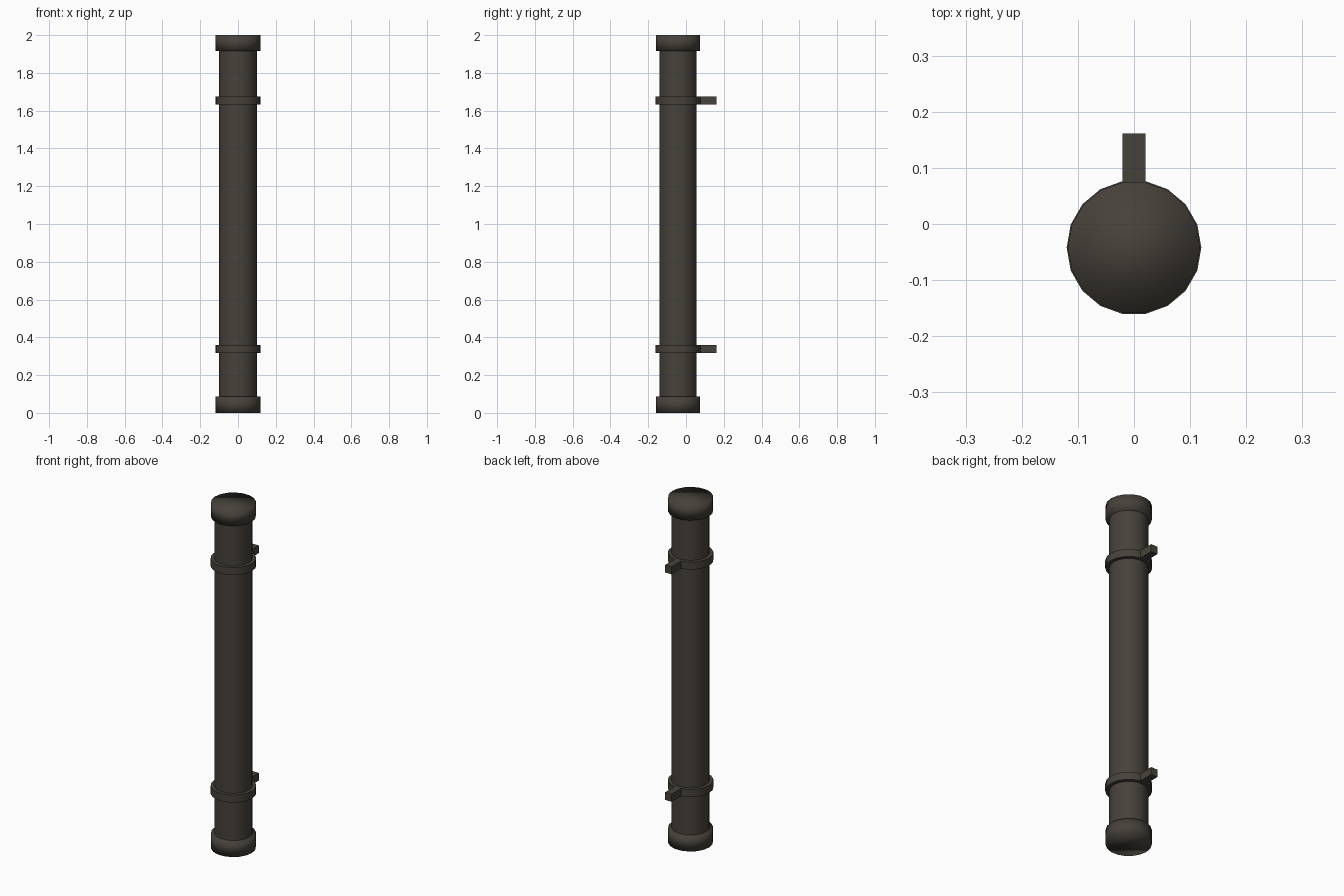
import bpy, bmesh, math

if "Cube" in bpy.data.objects:
    bpy.data.objects.remove(bpy.data.objects["Cube"])

SIDES = 18
CY = -0.042  # y of the pipe axis

metal = bpy.data.materials.new("dark_brown_metal")
metal.diffuse_color = (0.062, 0.053, 0.042, 1)
metal.use_nodes = True
metal.node_tree.nodes["Principled BSDF"].inputs["Base Color"].default_value = metal.diffuse_color


def finish(name, bm):
    bmesh.ops.recalc_face_normals(bm, faces=bm.faces[:])
    me = bpy.data.meshes.new(name)
    bm.to_mesh(me)
    bm.free()
    me.materials.append(metal)
    ob = bpy.data.objects.new(name, me)
    bpy.context.collection.objects.link(ob)
    return ob


def smooth(ob, angle=None):
    bpy.ops.object.select_all(action='DESELECT')
    ob.select_set(True)
    bpy.context.view_layer.objects.active = ob
    if angle is None:
        bpy.ops.object.shade_smooth()
    else:
        bpy.ops.object.shade_smooth_by_angle(angle=math.radians(angle))


def cylinder(name, r, z0, z1, angle=None):
    """18-sided drum with a vertex on +x"""
    bm = bmesh.new()
    rings = []
    for z in (z0, z1):
        rings.append([bm.verts.new((r * math.cos(2 * math.pi * i / SIDES),
                                    CY + r * math.sin(2 * math.pi * i / SIDES), z))
                      for i in range(SIDES)])
    lo, hi = rings
    for i in range(SIDES):
        j = (i + 1) % SIDES
        bm.faces.new((lo[i], lo[j], hi[j], hi[i]))
    bm.faces.new(lo[::-1])
    bm.faces.new(hi)
    ob = finish(name, bm)
    smooth(ob, angle)


def box(name, x, y0, y1, z0, z1):
    bm = bmesh.new()
    bmesh.ops.create_cube(bm, size=1)
    for v in bm.verts:
        v.co = (v.co.x * 2 * x, y0 if v.co.y < 0 else y1, z0 if v.co.z < 0 else z1)
    finish(name, bm)


# main pipe
cylinder("pipe", 0.1, 0.04, 1.96, 40)

# end collars, softly shaded over the rim
cylinder("bottom_collar", 0.118, 0.0, 0.087)
cylinder("top_collar", 0.118, 1.916, 2.0)

# clamp bands, each with a wall bracket at the back
for label, z in (("lower", 0.338), ("upper", 1.654)):
    cylinder(label + "_clamp_band", 0.12, z - 0.022, z + 0.022, 40)
    box(label + "_wall_bracket", 0.0205, CY + 0.1, 0.161, z - 0.022, z + 0.022)
